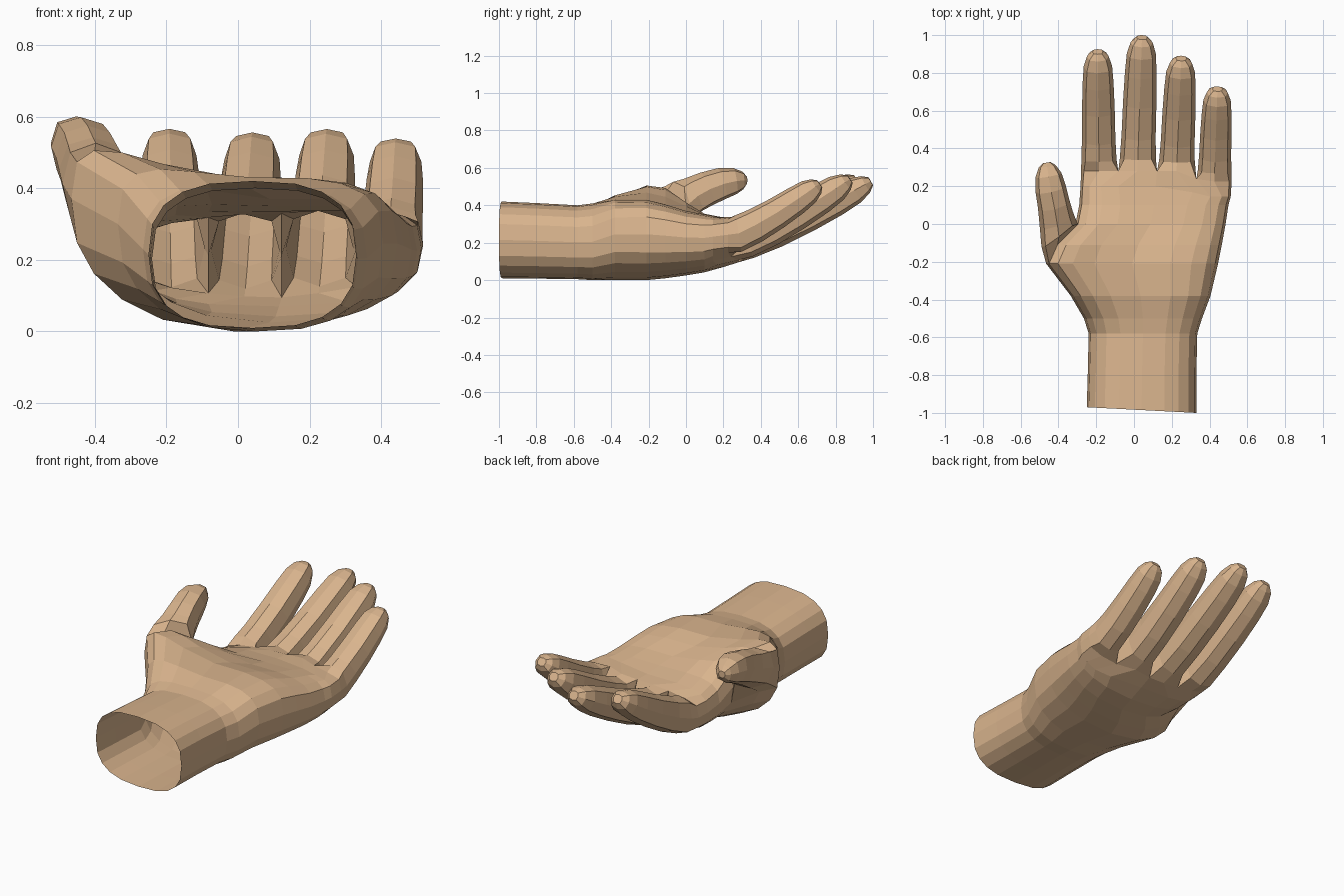
import bpy, bmesh, math
from mathutils import Vector

if "Cube" in bpy.data.objects:
    bpy.data.objects.remove(bpy.data.objects["Cube"])

bm = bmesh.new()


def spow(v, e):
    """Signed power used for rounded-box cross-sections."""
    return math.copysign(abs(v) ** e, v)


def bridge(a, b):
    n = len(a)
    for i in range(n):
        bm.faces.new((a[i], a[(i + 1) % n], b[(i + 1) % n], b[i]))


def limb(base_loop, path, angles, skew=0.0):
    """Loft a digit from an existing loop along (centre, half width, half thickness)."""
    prev = base_loop
    for i, (c, w, h) in enumerate(path):
        lo, hi = path[max(i - 1, 0)][0], path[min(i + 1, len(path) - 1)][0]
        t = (hi - lo).normalized()
        if i == 0:                                        # root ring stays nearly upright
            t = (t + Vector((0, 2, 0))).normalized()
        side = t.cross(Vector((0, 0, 1))).normalized()
        up = side.cross(t)
        ring = []
        for ang in angles:
            r = math.radians(ang)
            u, v = spow(math.cos(r), 0.75), spow(math.sin(r), 0.75)
            p = c + side * w * u + up * h * v
            p.y += skew * u / (1 + 2 * i * i)             # slanted root, fading out
            ring.append(bm.verts.new(p))
        bridge(prev, ring)
        prev = ring
    bm.faces.new(prev)


# Forearm and palm: y, x left, x right, z bottom, z top, roundness, lift of thumb side (top, bottom)
rows = [
    (-0.985, -0.25, 0.33, 0.01, 0.42, 0.75, 0.0, 0.0),
    (-0.80, -0.245, 0.33, 0.008, 0.412, 0.75, 0.0, 0.0),
    (-0.58, -0.24, 0.335, 0.005, 0.40, 0.75, 0.0, 0.0),
    (-0.50, -0.265, 0.36, 0.0, 0.41, 0.75, 0.03, 0.02),
    (-0.38, -0.335, 0.405, 0.0, 0.43, 0.72, 0.11, 0.06),
    (-0.21, -0.465, 0.445, 0.0, 0.43, 0.7, 0.20, 0.11),
    (-0.11, -0.42, 0.465, 0.01, 0.405, 0.7, 0.21, 0.11),
    (0.0, -0.31, 0.485, 0.025, 0.37, 0.7, 0.14, 0.06),
    (0.10, -0.29, 0.50, 0.042, 0.35, 0.68, 0.04, 0.03),
    (0.20, -0.283, 0.512, 0.07, 0.335, 0.6, 0.01, 0.01),
    (0.28, -0.28, 0.517, 0.095, 0.33, 0.5, 0.0, 0.0),
]
knuckle_x = [-0.265, -0.185, -0.083, 0.018, 0.122, 0.225, 0.33, 0.425, 0.503]

rings = []
for n, (y, xl, xr, zb, zt, e, lift_t, lift_b) in enumerate(rows):
    cx, a, cz, b = (xl + xr) / 2, (xr - xl) / 2, (zb + zt) / 2, (zt - zb) / 2
    ring = []
    for k in range(20):
        r = math.radians(162 - 18 * k)
        u, v = spow(math.cos(r), e), spow(math.sin(r), e)
        x, z, yy = cx + a * u, cz + b * v, y
        if n == len(rows) - 1 and k not in (9, 19):      # line up with the fingers
            x = knuckle_x[k if k < 9 else 18 - k]
        if u < 0:                                         # thumb mound
            z += abs(u) ** 1.8 * (lift_b + (lift_t - lift_b) * (v + 1) / 2)
        else:                                             # outer edge of the palm
            z += u * u * 0.03 * (0.0 if n < 4 else 1.0)
        if n >= len(rows) - 2:                            # little finger sits lower
            yy -= 0.055 * min(max((x - 0.24) / 0.12, 0), 1)
        if n == 0:                                        # slanted wrist opening
            yy -= 0.015 * u
        ring.append(bm.verts.new((x, yy, z)))
    rings.append(ring)

# Skin of the palm, leaving a hole on the side for the thumb
for n in range(len(rings) - 1):
    for k in range(20):
        if n in (5, 6) and k in (18, 19):
            continue
        j = (k + 1) % 20
        bm.faces.new((rings[n][k], rings[n][j], rings[n + 1][j], rings[n + 1][k]))

# Webs between the fingers
end = rings[-1]
mids = [end[19]]
for k in (2, 4, 6):
    mids.append(bm.verts.new((end[k].co + end[18 - k].co) / 2))
mids.append(end[9])

# Fingers: base y, tip x, tip y, base z, tip z, half width, thickness factor
fingers = [
    (0.28, -0.192, 0.912, 0.212, 0.54, 0.093, 1.0),
    (0.28, 0.042, 0.988, 0.208, 0.528, 0.095, 1.0),
    (0.28, 0.25, 0.877, 0.214, 0.54, 0.094, 1.0),
    (0.235, 0.442, 0.715, 0.235, 0.515, 0.089, 0.93),
]
steps = [(0.10, 1.0, 0.107), (0.28, 0.95, 0.099), (0.52, 0.93, 0.091),
         (0.74, 0.88, 0.083), (0.88, 0.81, 0.072), (0.96, 0.62, 0.05), (1.0, 0.3, 0.025)]
for f, (yb, tx, ty, zb, zt, w, thick) in enumerate(fingers):
    k = 2 * f
    bx = knuckle_x[k + 1]
    path = [(Vector((bx + (tx - bx) * s, yb + (ty - yb) * s, zb + (zt - zb) * s ** 1.26)),
             w * ws, h * thick) for s, ws, h in steps]
    loop = [end[k], end[k + 1], end[k + 2], mids[f + 1],
            end[16 - k], end[17 - k], end[18 - k], mids[f]]
    limb(loop, path, (135, 90, 45, 0, -45, -90, -135, 180))

# Thumb, grown out of the hole in the side of the palm
ra, rb, rc = rings[5:8]
thumb_loop = [ra[0], ra[19], ra[18], rb[18], rc[18], rc[19], rc[0], rb[0]]
thumb = [(-0.398, -0.05, 0.412, 0.092, 0.115), (-0.412, 0.03, 0.452, 0.089, 0.099),
         (-0.426, 0.11, 0.488, 0.084, 0.093), (-0.442, 0.19, 0.516, 0.081, 0.085),
         (-0.453, 0.26, 0.53, 0.069, 0.071), (-0.46, 0.305, 0.533, 0.045, 0.047),
         (-0.462, 0.325, 0.533, 0.02, 0.02)]
limb(thumb_loop, [(Vector(p[:3]), p[3], p[4]) for p in thumb],
     (135, 180, 225, 270, 315, 0, 45, 90), skew=0.065)

bmesh.ops.recalc_face_normals(bm, faces=bm.faces[:])
mesh = bpy.data.meshes.new("hand")
bm.to_mesh(mesh)
bm.free()

skin = bpy.data.materials.new("tan skin")
skin.diffuse_color = (0.70, 0.46, 0.27, 1)
skin.use_nodes = True
skin.node_tree.nodes["Principled BSDF"].inputs["Base Color"].default_value = skin.diffuse_color
mesh.materials.append(skin)
hand = bpy.data.objects.new("hand", mesh)
bpy.context.collection.objects.link(hand)
